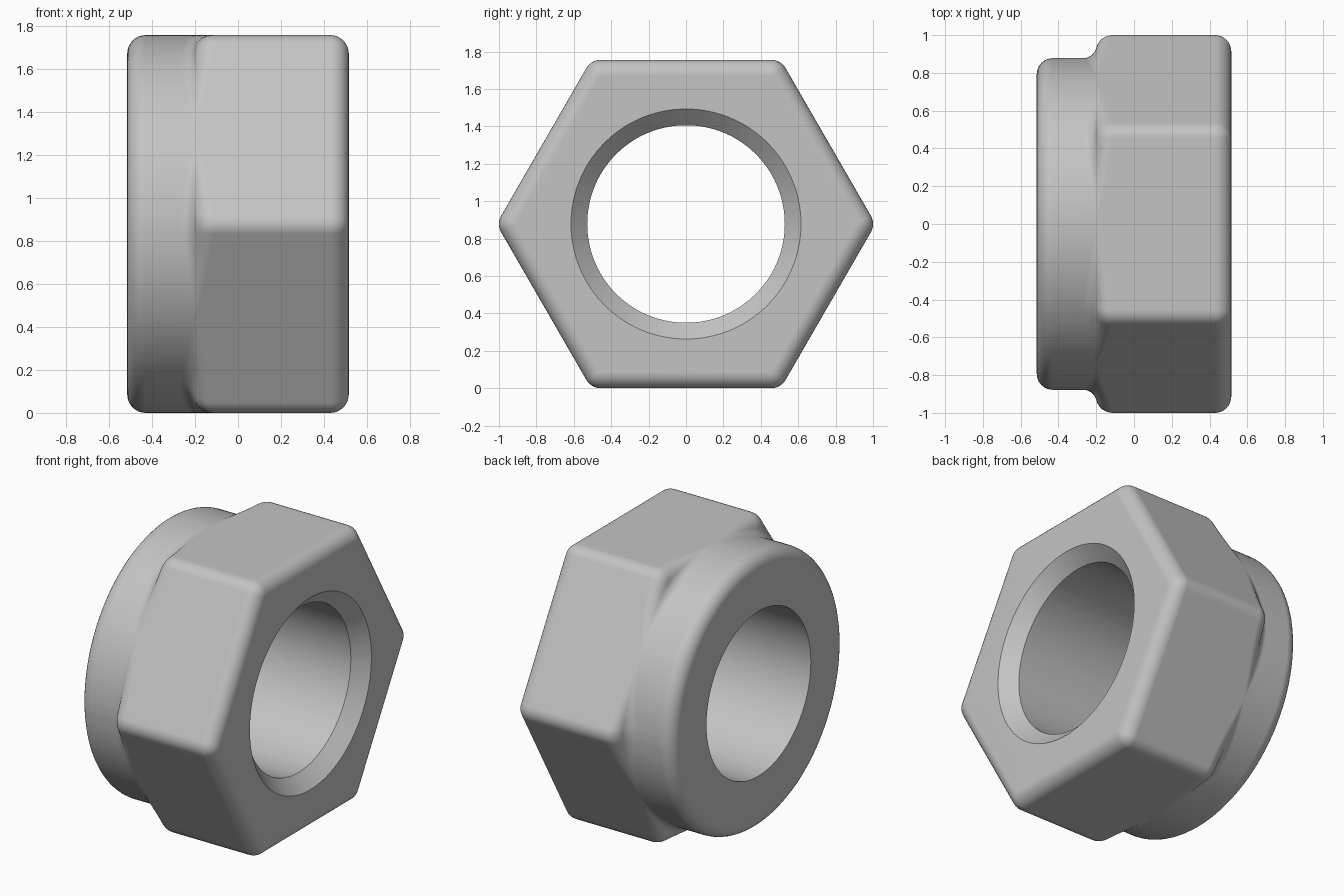
import bpy
import bmesh
from math import sin, cos, acos, radians, pi
from mathutils import Vector

cube = bpy.data.objects.get("Cube")
if cube:
    bpy.data.objects.remove(cube, do_unlink=True)

APOTHEM = 0.878      # half the width across flats, also the collar radius
END = 0.515          # half the length along x
CORNER = 0.09        # rounding of the six long edges
BEVEL = 0.086        # rounding of the end rims
BORE = 0.528
SINK = 0.615
STEP_X = -0.2        # where the collar meets the hexagon
FILLET = 0.07
ARC, FLAT, N = 6, 18, 8


def hex_outline(inset):
    """Rounded hexagon in the y-z plane, shrunk evenly by inset."""
    points = []
    centre = (APOTHEM - CORNER) / cos(radians(30))
    radius = CORNER - inset

    def corner_point(k, t):
        mid, a = radians(60 * k), radians(60 * k + t)
        return Vector((centre * cos(mid) + radius * cos(a),
                       centre * sin(mid) + radius * sin(a)))

    for k in range(6):
        points += [corner_point(k, -30 + 60 * i / ARC) for i in range(ARC + 1)]
        start, stop = points[-1], corner_point(k + 1, -30)
        points += [start.lerp(stop, i / FLAT) for i in range(1, FLAT)]
    return points


outline = hex_outline(0)
directions = [p.normalized() for p in outline]


def circle(x, radius):
    return [(x, *(d * radius)) for d in directions]


def step_ring(convex, t):
    """Ring of the S-shaped blend between collar and hexagon."""
    ring = []
    for p, d in zip(outline, directions):
        height = max(p.length - APOTHEM, 0)
        phi = acos(1 - height / (FILLET + CORNER))
        a = phi * t
        if convex:
            x = STEP_X + CORNER * (sin(phi) - sin(a))
            r = p.length - CORNER * (1 - cos(a))
        else:
            x = STEP_X - FILLET * (sin(phi) - sin(a))
            r = APOTHEM + FILLET * (1 - cos(a))
        ring.append((x, *(d * r)))
    return ring


# Rings from the collar end, over the outside, and back through the bore
rings = [circle(-END, BORE)]
for i in range(N + 1):
    a = pi / 2 * i / N
    rings.append(circle(-END + BEVEL * (1 - cos(a)),
                        APOTHEM - BEVEL * (1 - sin(a))))
rings += [step_ring(False, i / N) for i in range(N + 1)]
rings += [step_ring(True, 1 - i / N) for i in range(1, N + 1)]
for i in range(N + 1):
    a = pi / 2 * i / N
    x = END - BEVEL * (1 - sin(a))
    rings.append([(x, *p) for p in hex_outline(BEVEL * (1 - cos(a)))])
rings += [circle(END, SINK), circle(END - 0.085, BORE)]

# Skin the rings into one closed body
bm = bmesh.new()
loops = [[bm.verts.new(co) for co in ring] for ring in rings]
count = len(outline)
for k, loop in enumerate(loops):
    after = loops[(k + 1) % len(loops)]
    for i in range(count):
        j = (i + 1) % count
        bm.faces.new((loop[i], loop[j], after[j], after[i]))
bmesh.ops.remove_doubles(bm, verts=bm.verts, dist=0.00005)
bmesh.ops.recalc_face_normals(bm, faces=bm.faces)
mesh = bpy.data.meshes.new("collared_hex_nut")
bm.to_mesh(mesh)
bm.free()

nut = bpy.data.objects.new("collared_hex_nut", mesh)
bpy.context.collection.objects.link(nut)
nut.location.z = APOTHEM

# Plain grey metal
grey = bpy.data.materials.new("plain_grey")
grey.use_nodes = True
colour = (0.55, 0.55, 0.55, 1)
grey.diffuse_color = colour
grey.node_tree.nodes["Principled BSDF"].inputs["Base Color"].default_value = colour
mesh.materials.append(grey)

# Smooth shading with sharp bore edges and flat-looking sides
bpy.ops.object.select_all(action="DESELECT")
nut.select_set(True)
bpy.context.view_layer.objects.active = nut
bpy.ops.object.shade_smooth_by_angle(angle=radians(30))
weighted = nut.modifiers.new("weighted_normals", "WEIGHTED_NORMAL")
weighted.keep_sharp = True
